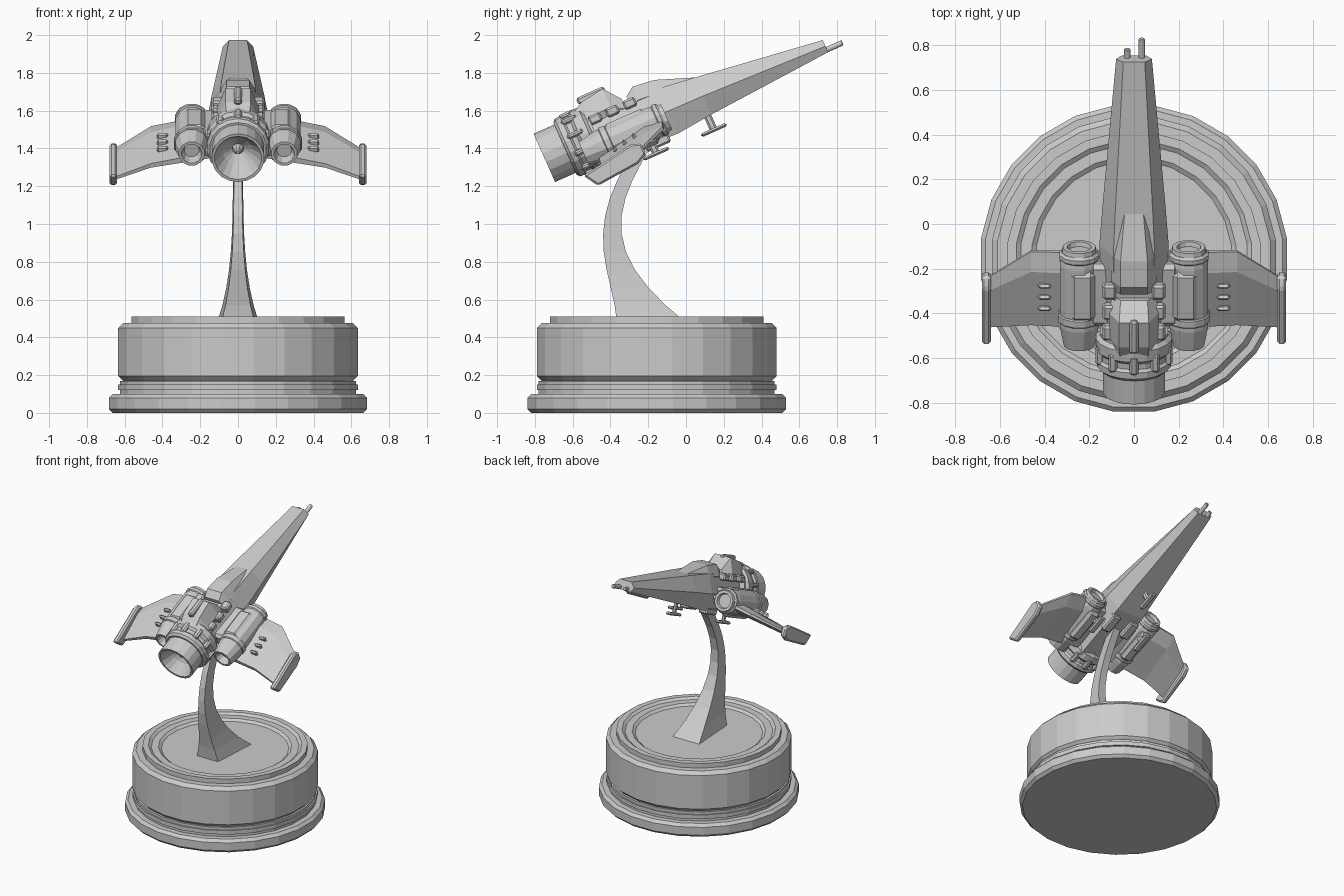
import bpy, bmesh, math
from mathutils import Matrix, Vector

default_cube = bpy.data.objects.get("Cube")
if default_cube:
    bpy.data.objects.remove(default_cube, do_unlink=True)

colour = (0.6, 0.6, 0.6, 1)
grey = bpy.data.materials.new("plain grey")
grey.use_nodes = True
grey.diffuse_color = colour
grey.node_tree.nodes["Principled BSDF"].inputs["Base Color"].default_value = colour

# Ship space: x across, y along the hull from nozzle to nose, z up from the engine axis
WORLD = Matrix.Identity(4)
SHIP = Matrix.Translation((0, -0.75, 1.35)) @ Matrix.Rotation(math.radians(24), 4, 'X')
ALONG = Matrix.Rotation(math.radians(-90), 4, 'X')


def loft(name, rings, matrix=SHIP, bevel=0):
    """Skin equal-length rings of points and cap both ends."""
    bm = bmesh.new()
    rows = [[bm.verts.new(matrix @ Vector(point)) for point in ring] for ring in rings]
    for lower, upper in zip(rows, rows[1:]):
        for i in range(len(lower)):
            bm.faces.new((lower[i - 1], lower[i], upper[i], upper[i - 1]))
    bm.faces.new(rows[0])
    bm.faces.new(rows[-1])
    bmesh.ops.recalc_face_normals(bm, faces=bm.faces)
    mesh = bpy.data.meshes.new(name)
    bm.to_mesh(mesh)
    bm.free()
    mesh.materials.append(grey)
    part = bpy.data.objects.new(name, mesh)
    bpy.context.collection.objects.link(part)
    if bevel:
        modifier = part.modifiers.new("chamfer", 'BEVEL')
        modifier.width = bevel
        modifier.segments = 1
    return part


def lathe(name, profile, sides, matrix, bevel=0):
    """Turn (radius, height) points about local z."""
    angles = [math.tau * (i + 0.5) / sides for i in range(sides)]
    rings = [[(radius * math.cos(a), radius * math.sin(a), height) for a in angles]
             for radius, height in profile]
    return loft(name, rings, matrix, bevel)


def drum(name, radius, start, end, sides, matrix, bevel):
    return lathe(name, [(radius, start), (radius, end)], sides, matrix, bevel)


def box(name, centre, size, bevel=0.01):
    centre, half = Vector(centre), Vector(size) / 2
    corners = ((-1, -1), (1, -1), (1, 1), (-1, 1))
    rings = [[centre + half * Vector((x, y, z)) for x, z in corners] for y in (-1, 1)]
    return loft(name, rings, SHIP, bevel)


def hull(name, stations):
    """Six-sided tapering body through stations of (along, half width, top, bottom)."""
    rings = []
    for along, width, top, bottom in stations:
        levels = ((0.6, top), (1, (top + bottom) / 2), (0.7, bottom))
        right = [(width * share, along, height) for share, height in levels]
        rings.append(right + [(-x, y, z) for x, y, z in reversed(right)])
    return loft(name, rings)


def skid(name, x, along, height):
    box(name, (x, along, height), (0.05, 0.15, 0.02))
    box(name + "_strut", (x, along, height + 0.05), (0.02, 0.04, 0.1))


# Round plinth: foot, groove, drum and dished rim
plinth = Matrix.Translation((0, -0.155, 0))
drum("plinth_foot", 0.69, 0, 0.1, 24, plinth, 0.02)
drum("plinth_groove", 0.63, 0.1, 0.17, 24, plinth, 0)
drum("plinth_band", 0.64, 0.12, 0.15, 24, plinth, 0)
drum("plinth_drum", 0.64, 0.17, 0.475, 24, plinth, 0.025)
lathe("plinth_rim", [(0.57, 0.46), (0.57, 0.51), (0.53, 0.51), (0.51, 0.495),
                     (0.46, 0.495), (0.44, 0.48)], 24, plinth)

# Bowed stand, flaring quickly towards its foot
steps = 10
arm = []
for i in range(steps + 1):
    t = i / steps
    flare = (1 - t) ** 4
    width = 0.027 + 0.085 * flare
    depth = 0.04 + 0.145 * flare
    middle = -0.18 - 0.04 * t - 0.19 * math.sin(math.pi * t)
    height = 0.475 + 0.945 * t
    arm.append([(-width, middle + depth, height), (width, middle + depth, height),
                (width * 0.8, middle - depth, height), (-width * 0.8, middle - depth, height)])
loft("stand_arm", arm, WORLD)

# Long tapering fuselage, canopy and dorsal intake
hull("fuselage", [(0.24, 0.13, 0.1, -0.15), (0.7, 0.155, 0.09, -0.17),
                  (0.9, 0.14, 0.065, -0.15), (1.6, 0.08, -0.03, -0.1)])
hull("canopy", [(0.53, 0.1, 0.12, 0), (0.58, 0.1, 0.155, 0),
                (0.7, 0.1, 0.14, 0), (0.9, 0.07, 0.065, 0)])
hull("dorsal_intake", [(0.17, 0.1, 0.12, 0), (0.3, 0.11, 0.19, 0),
                       (0.43, 0.11, 0.21, 0), (0.5, 0.1, 0.12, 0)])
box("dorsal_spine", (0, 0.36, 0.2), (0.04, 0.16, 0.04))

# Main engine: hollow nozzle, inner cone, collars and ribs
engine = SHIP @ ALONG
lathe("main_nozzle", [(0.14, 0.15), (0.14, 0), (0.125, 0), (0.08, 0.08), (0.03, 0.12)], 18, engine)
lathe("nozzle_cone", [(0.035, 0.13), (0.01, 0.07)], 8, engine)
drum("rear_collar", 0.167, 0.12, 0.18, 18, engine, 0.015)
drum("engine_neck", 0.155, 0.15, 0.3, 18, engine, 0)
drum("front_collar", 0.172, 0.2, 0.29, 18, engine, 0.02)
ribs = 10
for i in range(ribs):
    angle = math.tau * (i + 0.5) / ribs
    box("engine_rib", (0.16 * math.cos(angle), 0.2, 0.16 * math.sin(angle)), (0.04, 0.09, 0.03))

# Nose guns and landing skid
for name, x, tip in (("left_nose_gun", 0.035, 1.69), ("right_nose_gun", -0.03, 1.64)):
    drum(name, 0.016, 1.5, tip, 8, engine @ Matrix.Translation((x, 0.085, 0)), 0.004)
skid("nose_skid", 0, 0.88, -0.23)

# Matching parts on both sides
for side, s in (("left", 1), ("right", -1)):
    # Drooping wing: across, leading edge, trailing edge, height, thickness
    wing = []
    for x, lead, trail, height, thick in ((0.12, 0.66, 0.27, -0.07, 0.09),
                                          (0.46, 0.64, 0.26, -0.13, 0.06),
                                          (0.66, 0.48, 0.22, -0.19, 0.04)):
        upper = [(share, swell * thick) for share, swell in ((0, 0.15), (0.25, 0.5), (1, 0.2))]
        outline = upper + [(share, -rise) for share, rise in reversed(upper)]
        wing.append([(s * x, lead + share * (trail - lead), height + 0.02 - 0.05 * share + rise)
                     for share, rise in outline])
    loft(side + "_wing", wing)

    # Swept upright fin at the wing tip
    fin = ((0.15, -0.17), (0.45, -0.12), (0.5, -0.14), (0.5, -0.2), (0.44, -0.23), (0.2, -0.25))
    loft(side + "_wing_fin", [[(s * x, along, height) for along, height in fin]
                              for x in (0.64, 0.68)], SHIP, 0.01)

    # Side engine pod with hollow ends
    pod = engine @ Matrix.Translation((s * 0.245, 0.065, 0))
    lathe(side + "_pod", [(0.04, 0.25), (0.055, 0.2), (0.07, 0.2), (0.09, 0.3), (0.09, 0.6),
                          (0.075, 0.68), (0.055, 0.68), (0.04, 0.63)], 12, pod)
    drum(side + "_pod_collar", 0.097, 0.32, 0.36, 12, pod, 0.005)
    drum(side + "_intake_collar", 0.092, 0.62, 0.66, 12, pod, 0.01)
    box(side + "_pod_cowl", (s * 0.23, 0.47, 0), (0.11, 0.24, 0.06), 0.02)
    box(side + "_pod_mount", (s * 0.15, 0.47, -0.05), (0.1, 0.3, 0.12), 0.02)
    box(side + "_pod_keel", (s * 0.23, 0.47, -0.15), (0.09, 0.26, 0.05), 0.02)
    box(side + "_belly_block", (s * 0.08, 0.58, -0.17), (0.07, 0.14, 0.05))
    skid(side + "_rear_skid", s * 0.2, 0.55, -0.22)

    # Rows of raised fittings on the wing and beside the spine
    for i in range(3):
        box(side + "_wing_fitting", (s * 0.4, 0.36 + 0.06 * i, -0.11 + 0.01 * i), (0.06, 0.02, 0.04))
        box(side + "_hull_block", (s * 0.11, 0.33 + 0.1 * i, 0.08), (0.06, 0.07, 0.05))
